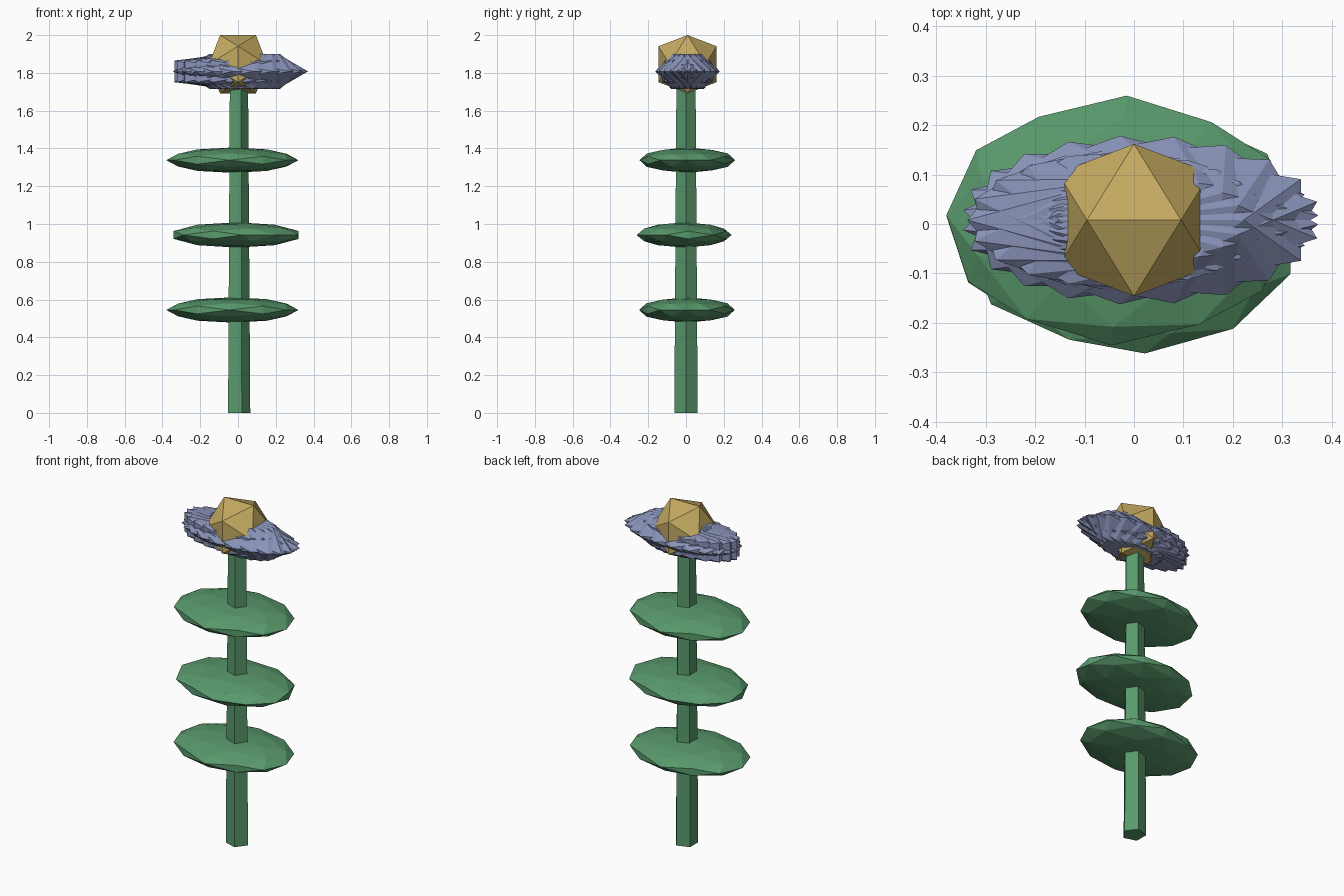
import bpy, bmesh
from math import pi, cos, sin, radians, sqrt
from mathutils import Matrix, Vector

if "Cube" in bpy.data.objects:
    bpy.data.objects.remove(bpy.data.objects["Cube"])


def material(name, color):
    m = bpy.data.materials.new(name)
    m.diffuse_color = (*color, 1)
    m.use_nodes = True
    m.node_tree.nodes["Principled BSDF"].inputs["Base Color"].default_value = m.diffuse_color
    return m


def ball(bm, detail, matrix):
    """Icosahedron lying on an edge; detail 1 adds the edge midpoints."""
    phi = (1 + sqrt(5)) / 2
    pts = []
    for s in (-1, 1):
        for t in (-phi, phi):
            pts += [Vector((s, 0, t)), Vector((0, t, s)), Vector((t, s, 0))]
    if detail:
        pts += [(p + q) / 2 for i, p in enumerate(pts) for q in pts[:i]
                if (p - q).length < 2.1]
    part = bmesh.new()
    for p in pts:
        part.verts.new(p.normalized())
    bmesh.ops.convex_hull(part, input=part.verts[:])
    part.transform(matrix)
    mesh = bpy.data.meshes.new("part")
    part.to_mesh(mesh)
    part.free()
    bm.from_mesh(mesh)
    bpy.data.meshes.remove(mesh)


def finish(name, bm, mat):
    bmesh.ops.recalc_face_normals(bm, faces=bm.faces)
    mesh = bpy.data.meshes.new(name)
    bm.to_mesh(mesh)
    bm.free()
    mesh.materials.append(mat)
    ob = bpy.data.objects.new(name, mesh)
    bpy.context.collection.objects.link(ob)
    return ob


green = material("leaf_green", (0.10, 0.32, 0.15))
blue = material("petal_blue", (0.25, 0.29, 0.48))
gold = material("centre_gold", (0.55, 0.40, 0.12))

# five-sided tapered stem with a corner towards +x
bm = bmesh.new()
bmesh.ops.create_cone(bm, cap_ends=True, segments=5, radius1=0.065, radius2=0.053,
                      depth=1.8, matrix=Matrix.Translation((0, 0, 0.9)))
tip = max(bm.verts, key=lambda v: v.co.y)
if tip.co.y > 0.064:  # turn the corner from +y to +x
    bm.transform(Matrix.Rotation(-pi / 2, 4, 'Z'))
finish("stem", bm, green)

# three flat leaves, turned before flattening
for i, (x, y, z, turn) in enumerate([(-0.03, 0.005, 0.545, -2.5),
                                     (-0.01, -0.01, 0.942, -53),
                                     (-0.03, 0.007, 1.338, 177.5)]):
    bm = bmesh.new()
    ball(bm, 1, Matrix.Translation((x, y, z)) @ Matrix.Diagonal((0.35, 0.253, 0.067, 1))
         @ Matrix.Rotation(radians(turn), 4, 'Z'))
    finish(f"leaf_{i + 1}", bm, green)

# ring of twelve overlapping flat petals
flat = Matrix.Translation((0, 0.008, 1.808)) @ Matrix.Diagonal((0.355, 0.157, 0.109, 1))
bm = bmesh.new()
for i in range(12):
    a = i * pi / 6
    ball(bm, 0, flat @ Matrix.Translation((0.1 * cos(a), 0.1 * sin(a), 0))
         @ Matrix.Rotation(a / 2, 4, 'Z'))
finish("petals", bm, blue)

# flower centre
bm = bmesh.new()
ball(bm, 0, Matrix.Translation((0, 0.008, 1.846)) @ Matrix.Scale(0.181, 4))
finish("flower_centre", bm, gold)
